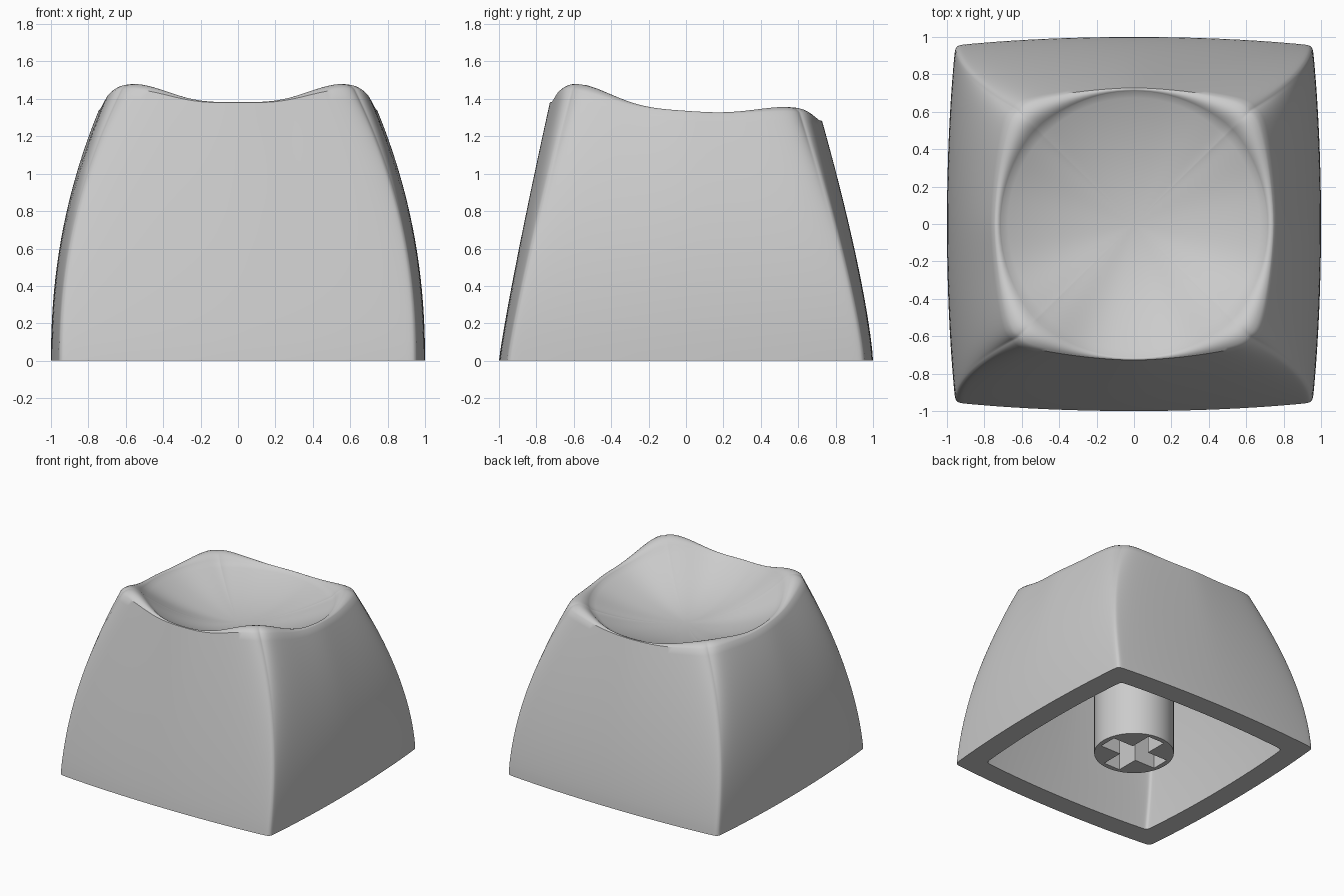
import bpy, bmesh
from math import sin, cos, pi, radians

if "Cube" in bpy.data.objects:
    bpy.data.objects.remove(bpy.data.objects["Cube"], do_unlink=True)

SEGMENTS = 176
DISH_RADIUS = 0.71
DISH_FLOOR = 1.14
CEILING = 0.98
MOUTH = 0.825      # cavity size relative to the outside

grey = bpy.data.materials.new("light_grey_plastic")
grey.use_nodes = True
colour = (0.6, 0.6, 0.6, 1)
grey.diffuse_color = colour
grey.node_tree.nodes["Principled BSDF"].inputs["Base Color"].default_value = colour

# Angles crowd together at the four corners
steps = [2 * pi * i / SEGMENTS for i in range(SEGMENTS)]
angles = [a + 0.22 * sin(4 * a) for a in steps]


def bulged_square(a, half_x, half_y, bulge, power, sharpness):
    """Radius of a square with arched sides and rounded corners."""
    c, s = abs(cos(a)) / half_x, abs(sin(a)) / half_y
    arch = 1 - bulge * (min(c, s) / max(c, s)) ** power
    return arch * (c ** sharpness + s ** sharpness) ** (-1 / sharpness)


def rim_outline(a):
    """Top edge, with its raised corners."""
    r = bulged_square(a, 0.748, 0.728, 0.125, 1.6, 14)
    x, y = r * cos(a), r * sin(a)
    corner = sin(2 * a) ** 4
    z = 1.33 - 0.068 * y + corner * (0.06 - 0.02 * sin(a) / 0.7)
    return r, x, y, z


def wall(a, u):
    """Point on the outer wall, u running from foot to rim."""
    foot = bulged_square(a, 1, 1, 0.045, 2, 80)
    bx, by = foot * cos(a), foot * sin(a)
    r, tx, ty, tz = rim_outline(a)
    wy = u ** (1.22 + 0.1 * sin(a))
    return bx + (tx - bx) * u ** 2.15, by + (ty - by) * wy, tz * u


def cavity(a, u):
    x, y, z = wall(a, u * 0.72)
    return x * MOUTH, y * MOUTH, CEILING * u


def lip(a, v):
    """Rounded strip between rim (v=1) and dish (v=0)."""
    r, x, y, z = rim_outline(a)
    d = max(r - DISH_RADIUS, 0)
    k = (DISH_RADIUS + d * v) / r
    return x * k, y * k, z + d * (0.8 * (1 - v) - (1 - v) ** 2)


def dish(a, s):
    x, y, z = lip(a, 0)
    return x * s, y * s, DISH_FLOOR + (z - DISH_FLOOR) * s * s


def finish(obj):
    obj.data.materials.clear()
    obj.data.materials.append(grey)
    bpy.ops.object.select_all(action='DESELECT')
    obj.select_set(True)
    bpy.context.view_layer.objects.active = obj
    bpy.ops.object.shade_smooth_by_angle(angle=radians(35))


# Keycap shell: one skin from the cavity ceiling, round the foot, to the dish
bm = bmesh.new()
sections = [(cavity, 1 - i / 12) for i in range(13)]
sections += [(wall, i / 28) for i in range(29)]
sections += [(lip, 1 - i / 8) for i in range(1, 9)]
sections += [(dish, 1 - i / 20) for i in range(1, 20)]
rings = [[bm.verts.new(f(a, t)) for a in angles] for f, t in sections]
for low, high in zip(rings, rings[1:]):
    for i in range(SEGMENTS):
        j = (i + 1) % SEGMENTS
        bm.faces.new((low[i], low[j], high[j], high[i]))
for ring, height in ((rings[0], CEILING), (rings[-1], DISH_FLOOR)):
    middle = bm.verts.new((0, 0, height))
    for i in range(SEGMENTS):
        bm.faces.new((ring[i], ring[(i + 1) % SEGMENTS], middle))
bmesh.ops.recalc_face_normals(bm, faces=bm.faces)
mesh = bpy.data.meshes.new("keycap_shell")
bm.to_mesh(mesh)
bm.free()
shell = bpy.data.objects.new("keycap_shell", mesh)
bpy.context.collection.objects.link(shell)
finish(shell)

# Stem: round post with a cross-shaped socket
W, L = 0.075, 0.26
arm = [(L, -W), (L, W), (W, W)]
cross = []
for q in range(4):
    c, s = round(cos(q * pi / 2)), round(sin(q * pi / 2))
    cross += [(x * c - y * s, x * s + y * c) for x, y in arm]
circle = [(0.3 * cos(2 * pi * i / 64), 0.3 * sin(2 * pi * i / 64)) for i in range(64)]

curve = bpy.data.curves.new("stem_profile", 'CURVE')
curve.dimensions = '2D'
curve.fill_mode = 'BOTH'
bottom, top = 0.025, CEILING + 0.02
curve.extrude = (top - bottom) / 2
for outline in (circle, cross):
    spline = curve.splines.new('POLY')
    spline.points.add(len(outline) - 1)
    spline.use_cyclic_u = True
    for point, (x, y) in zip(spline.points, outline):
        point.co = (x, y, 0, 1)
profile = bpy.data.objects.new("stem_profile", curve)
bpy.context.collection.objects.link(profile)
graph = bpy.context.evaluated_depsgraph_get()
stem_mesh = bpy.data.meshes.new_from_object(profile.evaluated_get(graph))
bpy.data.objects.remove(profile, do_unlink=True)

bm = bmesh.new()
bm.from_mesh(stem_mesh)
bmesh.ops.remove_doubles(bm, verts=bm.verts, dist=0.0005)
bmesh.ops.translate(bm, verts=bm.verts, vec=(0, 0, (top + bottom) / 2))
bmesh.ops.recalc_face_normals(bm, faces=bm.faces)
bm.to_mesh(stem_mesh)
bm.free()
stem = bpy.data.objects.new("stem", stem_mesh)
bpy.context.collection.objects.link(stem)
finish(stem)
